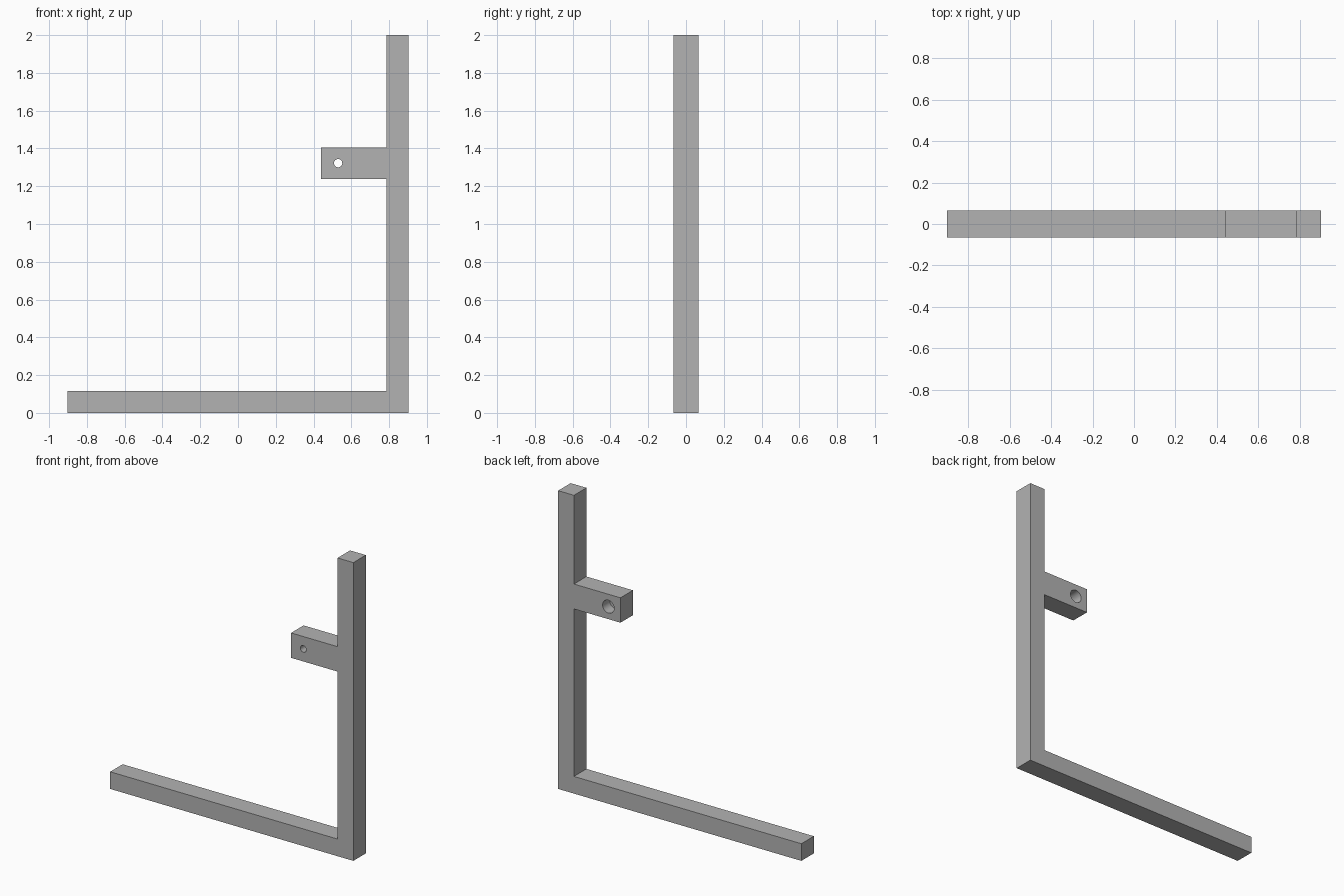
import bpy, bmesh, math

cube = bpy.data.objects.get("Cube")
if cube:
    bpy.data.objects.remove(cube, do_unlink=True)

HALF_DEPTH = 0.066
HOLE_X, HOLE_Z = 0.53, 1.322

grey = bpy.data.materials.new("plain grey")
grey.use_nodes = True
colour = (0.45, 0.45, 0.45, 1)
grey.diffuse_color = colour
grey.node_tree.nodes["Principled BSDF"].inputs["Base Color"].default_value = colour


def extrude_profile(name, points, y0, y1):
    """Solid made by extruding an x-z outline from y0 to y1."""
    bm = bmesh.new()
    face = bm.faces.new([bm.verts.new((x, y0, z)) for x, z in points])
    ext = bmesh.ops.extrude_face_region(bm, geom=[face])
    verts = [v for v in ext["geom"] if isinstance(v, bmesh.types.BMVert)]
    bmesh.ops.translate(bm, verts=verts, vec=(0, y1 - y0, 0))
    bmesh.ops.recalc_face_normals(bm, faces=bm.faces)
    mesh = bpy.data.meshes.new(name)
    bm.to_mesh(mesh)
    bm.free()
    mesh.materials.append(grey)
    obj = bpy.data.objects.new(name, mesh)
    bpy.context.collection.objects.link(obj)
    return obj


def circle(radius, sides=32):
    return [(HOLE_X + radius * math.cos(math.tau * i / sides),
             HOLE_Z + radius * math.sin(math.tau * i / sides)) for i in range(sides)]


# Foot, post and side lug as one continuous bar
frame = extrude_profile("bracket_frame", [
    (-0.902, 0), (0.902, 0), (0.902, 2), (0.785, 2),
    (0.785, 1.405), (0.44, 1.405), (0.44, 1.238), (0.785, 1.238),
    (0.785, 0.115), (-0.902, 0.115)], -HALF_DEPTH, HALF_DEPTH)

# Small through hole, widened by a counterbore at the back
cutters = [
    extrude_profile("through_hole_cutter", circle(0.022), -0.1, 0.1),
    extrude_profile("counterbore_cutter", circle(0.043), -0.01, 0.1),
]
for cutter in cutters:
    mod = frame.modifiers.new(cutter.name, "BOOLEAN")
    mod.operation = "DIFFERENCE"
    mod.solver = "EXACT"
    mod.object = cutter
    cutter.hide_render = True
    cutter.hide_set(True)

# Round hole walls, crisp outer edges
bpy.ops.object.select_all(action="DESELECT")
frame.select_set(True)
bpy.context.view_layer.objects.active = frame
for cutter in cutters:
    bpy.ops.object.modifier_apply(modifier=cutter.name)
bpy.ops.object.shade_smooth_by_angle(angle=math.radians(30))
